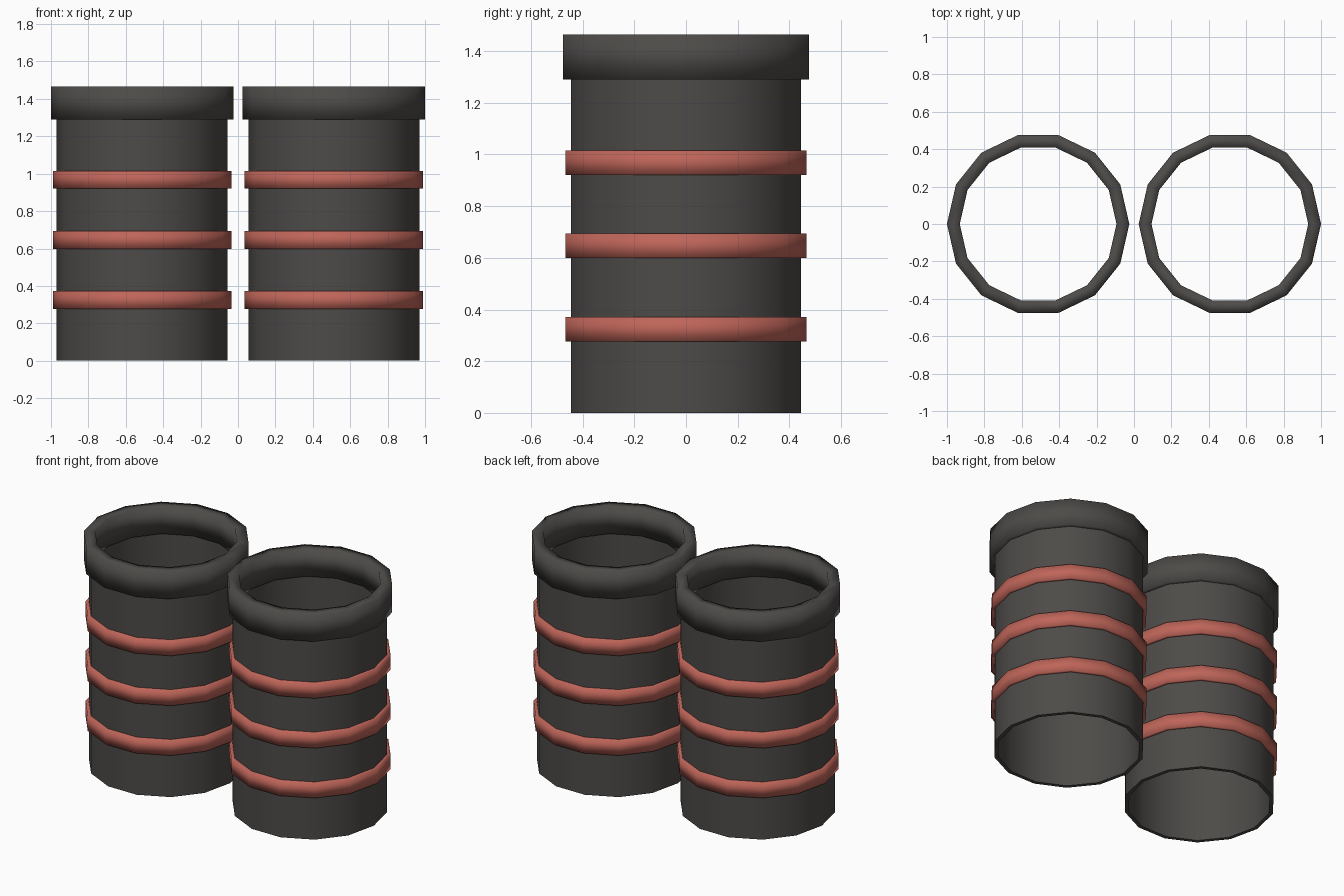
import bpy
import bmesh
from math import cos, sin, pi, radians

if "Cube" in bpy.data.objects:
    bpy.data.objects.remove(bpy.data.objects["Cube"])

SIDES = 14
CENTRE_X = 0.5125


def material(name, colour):
    mat = bpy.data.materials.new(name)
    mat.diffuse_color = (*colour, 1)
    mat.use_nodes = True
    mat.node_tree.nodes["Principled BSDF"].inputs["Base Color"].default_value = mat.diffuse_color
    return mat


dark = material("dark_metal", (0.075, 0.07, 0.065))
red = material("red_band", (0.52, 0.13, 0.10))


def ring(name, r_in, r_out, z0, z1, mat, soft):
    """Hollow 14-sided ring, mirrored to make the matching one on the other side."""
    profile = [(r_in, z0), (r_out, z0), (r_out, z1), (r_in, z1)]
    bm = bmesh.new()
    loops = [[bm.verts.new((CENTRE_X + r * cos(2 * pi * i / SIDES),
                            r * sin(2 * pi * i / SIDES), z)) for r, z in profile]
             for i in range(SIDES)]
    for i in range(SIDES):
        a, b = loops[i], loops[(i + 1) % SIDES]
        for j in range(4):
            k = (j + 1) % 4
            bm.faces.new((a[j], b[j], b[k], a[k]))
    bmesh.ops.recalc_face_normals(bm, faces=bm.faces)
    mesh = bpy.data.meshes.new(name)
    bm.to_mesh(mesh)
    bm.free()
    mesh.materials.append(mat)
    obj = bpy.data.objects.new(name, mesh)
    bpy.context.collection.objects.link(obj)
    bpy.ops.object.select_all(action='DESELECT')
    obj.select_set(True)
    bpy.context.view_layer.objects.active = obj
    if soft:
        bpy.ops.object.shade_smooth()
    else:
        bpy.ops.object.shade_smooth_by_angle(angle=radians(30))
    mirror = obj.modifiers.new("mirror", 'MIRROR')
    mirror.use_mirror_merge = False
    return obj


# Thin-walled tubes, running up into the rims
ring("tube", 0.433, 0.457, 0.0, 1.40, dark, False)

# Thick top rims
ring("rim", 0.419, 0.4875, 1.29, 1.465, dark, True)

# Three red bands around each tube
for n in range(3):
    z = 0.277 + 0.3215 * n
    ring(f"band_{n + 1}", 0.445, 0.4775, z, z + 0.095, red, True)
